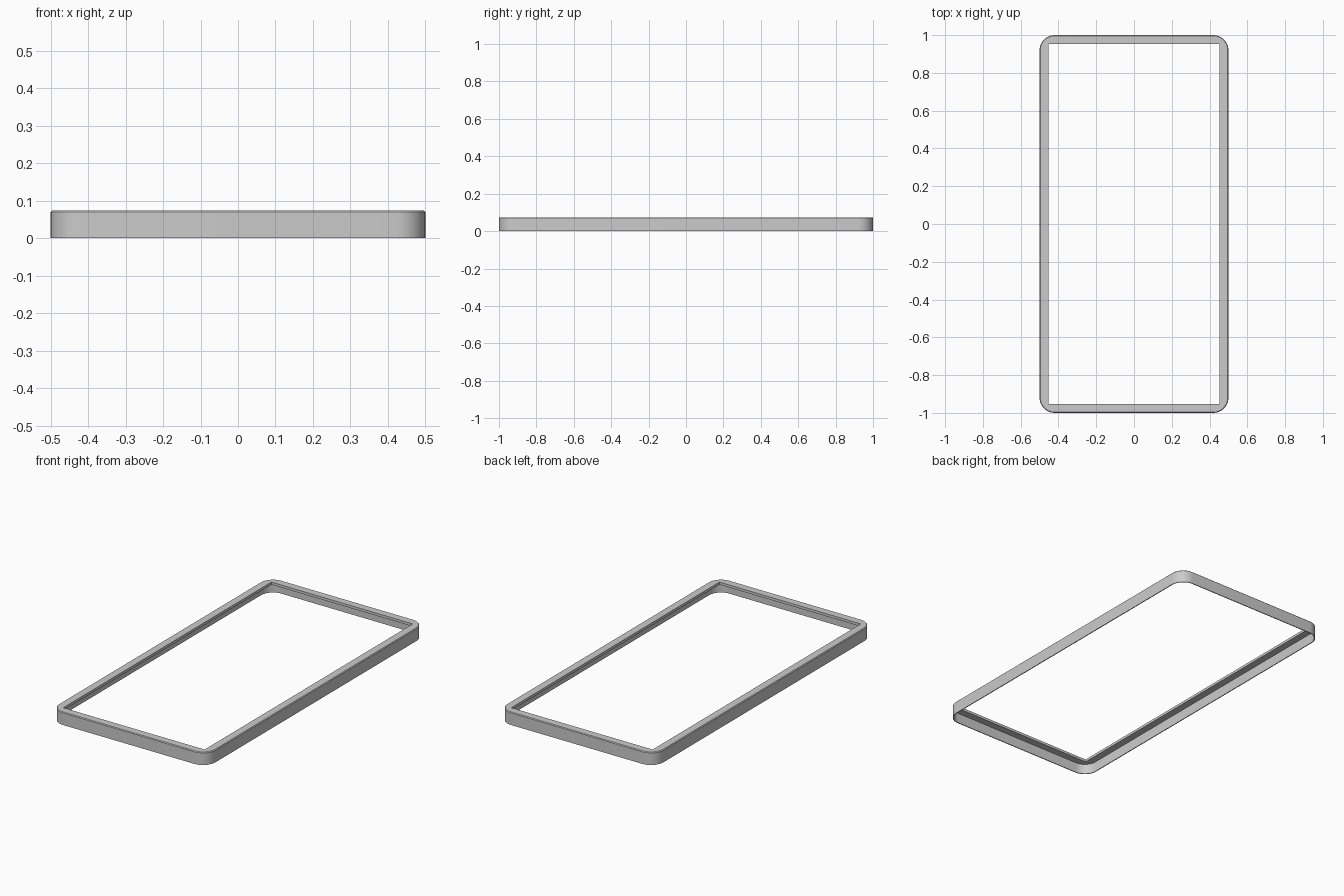
import bpy, bmesh, math

if "Cube" in bpy.data.objects:
    bpy.data.objects.remove(bpy.data.objects["Cube"])

HX, HY, R, SEG = 0.5, 1.0, 0.08, 10
WALL, LIP, TOP = 0.005, 0.047, 0.074


def loop_points(inset, radius):
    """Rounded rectangle, same point count whatever the radius."""
    hx, hy = HX - inset, HY - inset
    pts = []
    for i, (sx, sy) in enumerate(((1, 1), (-1, 1), (-1, -1), (1, -1))):
        for k in range(SEG + 1):
            a = math.pi / 2 * (i + k / SEG)
            pts.append((sx * (hx - radius) + radius * math.cos(a),
                        sy * (hy - radius) + radius * math.sin(a)))
    return pts


# Cross-section of the rim: inset, corner radius, height
section = [
    (0, R, 0), (0, R, TOP - 0.004), (0.004, R - 0.004, TOP),
    (LIP, 0, TOP), (LIP, 0, TOP - 0.015),
    (WALL, R - WALL, TOP - 0.015), (WALL, R - WALL, 0),
]

# Thin rounded wall with an inward lip around a square-cornered opening
bm = bmesh.new()
rings = [[bm.verts.new((x, y, z)) for x, y in loop_points(i, r)] for i, r, z in section]
n = len(rings[0])
for a, b in zip(rings, rings[1:] + rings[:1]):
    for k in range(n):
        m = (k + 1) % n
        bm.faces.new((a[k], a[m], b[m], b[k]))
bmesh.ops.remove_doubles(bm, verts=bm.verts, dist=1e-5)
bmesh.ops.recalc_face_normals(bm, faces=bm.faces)
mesh = bpy.data.meshes.new("bezel_frame")
bm.to_mesh(mesh)
bm.free()
frame = bpy.data.objects.new("bezel_frame", mesh)
bpy.context.collection.objects.link(frame)
bpy.context.view_layer.objects.active = frame
frame.select_set(True)
bpy.ops.object.shade_smooth_by_angle(angle=math.radians(30))
